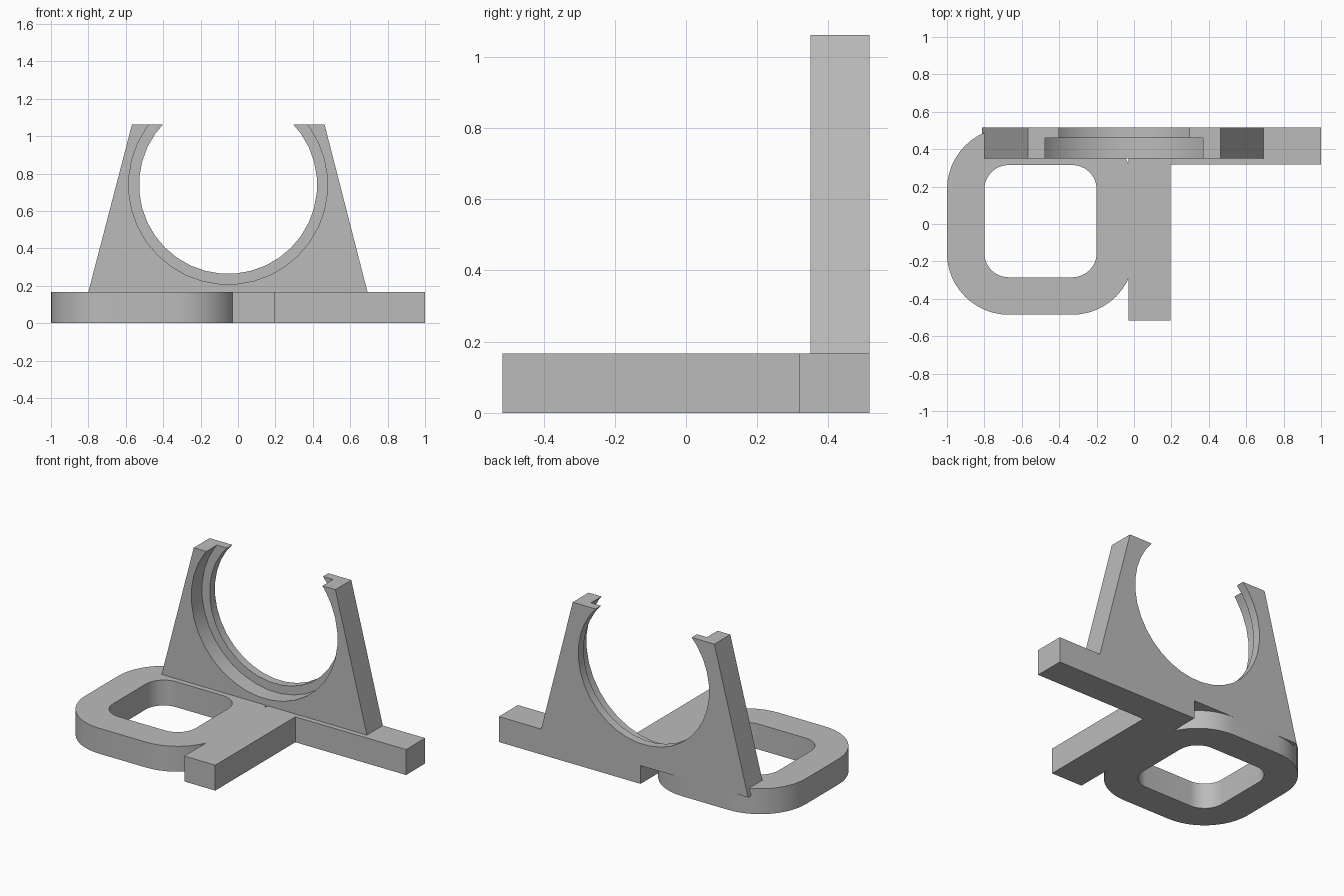
import bpy, bmesh
from math import cos, sin, pi, radians

if "Cube" in bpy.data.objects:
    bpy.data.objects.remove(bpy.data.objects["Cube"])

grey = bpy.data.materials.new("light grey plastic")
grey.use_nodes = True
grey.diffuse_color = (0.5, 0.5, 0.5, 1)
grey.node_tree.nodes["Principled BSDF"].inputs["Base Color"].default_value = (0.5, 0.5, 0.5, 1)

THICK = 0.167
BACK = 0.515


def prism(name, points, direction):
    """Extrude a closed outline of 3D points into a solid."""
    bm = bmesh.new()
    face = bm.faces.new([bm.verts.new(p) for p in points])
    new = bmesh.ops.extrude_face_region(bm, geom=[face])["geom"]
    bmesh.ops.translate(bm, vec=direction,
                        verts=[v for v in new if isinstance(v, bmesh.types.BMVert)])
    bmesh.ops.recalc_face_normals(bm, faces=bm.faces)
    mesh = bpy.data.meshes.new(name)
    bm.to_mesh(mesh)
    bm.free()
    mesh.materials.append(grey)
    obj = bpy.data.objects.new(name, mesh)
    bpy.context.collection.objects.link(obj)
    return obj


def combine(target, other, operation):
    """Apply a boolean and discard the helper."""
    mod = target.modifiers.new(operation.lower(), "BOOLEAN")
    mod.operation, mod.solver, mod.object = operation, "EXACT", other
    bpy.context.view_layer.objects.active = target
    bpy.ops.object.modifier_apply(modifier=mod.name)
    bpy.data.objects.remove(other)


def rounded_square(radius, z, steps=12):
    """Rounded outline around four fixed corner centres of the loop."""
    points = []
    for i, (x, y) in enumerate([(-0.33, 0.185), (-0.67, 0.185), (-0.67, -0.155), (-0.33, -0.155)]):
        for k in range(steps + 1):
            a = (i + k / steps) * pi / 2
            points.append((x + radius * cos(a), y + radius * sin(a), z))
    return points


def disc(radius, y, sides=36):
    """Circle in the plane of the upright, centred on the cradle."""
    return [(-0.053 + radius * cos((k + 0.5) * 2 * pi / sides), y,
             0.74 + radius * sin((k + 0.5) * 2 * pi / sides)) for k in range(sides)]


# Base: T-shaped foot
foot = [(-0.03, -BACK), (0.195, -BACK), (0.195, 0.317), (1, 0.317), (1, BACK), (-0.03, BACK)]
body = prism("cradle_stand", [(x, y, 0) for x, y in foot], (0, 0, THICK))

# Base: rounded loop with an opening
loop = prism("loop", rounded_square(0.33, 0), (0, 0, THICK))
combine(loop, prism("loop_opening", rounded_square(0.13, -0.1), (0, 0, 0.4)), "DIFFERENCE")

# Upright: tapered plate sunk into the base, with a stepped round cradle
LOW = 0.12
flare = 0.263 * (THICK - LOW)
plate = [(-0.8 - flare, LOW), (0.692 + flare, LOW), (0.463, 1.062), (-0.567, 1.062)]
upright = prism("upright", [(x, 0.35, z) for x, z in plate], (0, BACK - 0.35, 0))
combine(upright, prism("through_hole", disc(0.476, 0.2), (0, 0.5, 0)), "DIFFERENCE")
combine(upright, prism("front_recess", disc(0.532, 0.2), (0, 0.26, 0)), "DIFFERENCE")

# Fuse into one solid
combine(body, loop, "UNION")
combine(body, upright, "UNION")
body.select_set(True)
bpy.ops.object.shade_smooth_by_angle(angle=radians(30))
